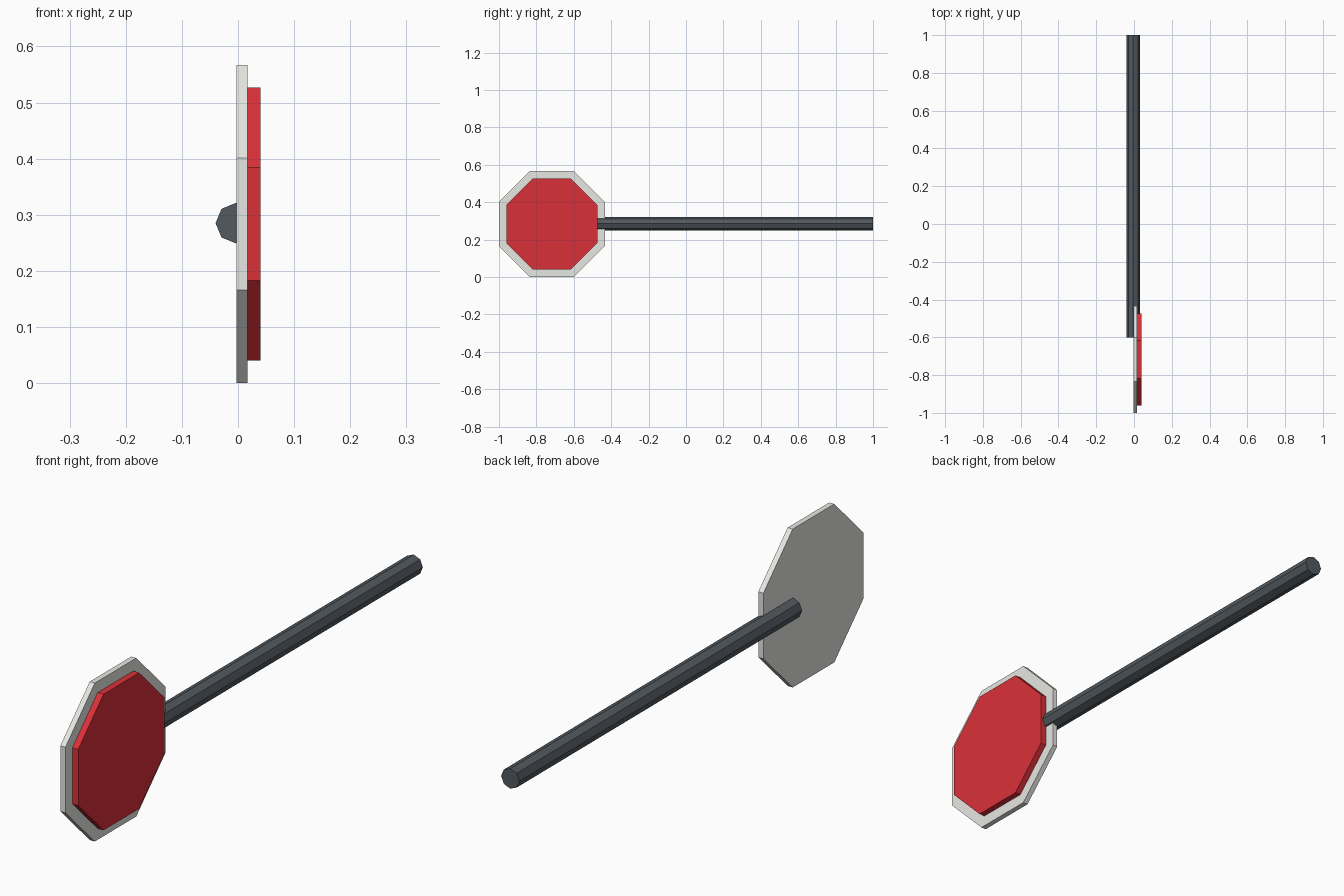
import bpy, bmesh
from math import cos, sin, pi

if "Cube" in bpy.data.objects:
    bpy.data.objects.remove(bpy.data.objects["Cube"])


def material(name, color):
    m = bpy.data.materials.new(name)
    m.diffuse_color = color
    m.use_nodes = True
    m.node_tree.nodes["Principled BSDF"].inputs["Base Color"].default_value = m.diffuse_color
    return m


def octagon_prism(name, axis, start, end, centre, radius, phase, mat):
    """Eight-sided prism along axis 'X' or 'Y'; centre is (other axis, z)."""
    bm = bmesh.new()
    ring = []
    for i in range(8):
        a = phase + i * pi / 4
        u, z = centre[0] + radius * cos(a), centre[1] + radius * sin(a)
        ring.append(bm.verts.new((start, u, z) if axis == 'X' else (u, start, z)))
    face = bm.faces.new(ring)
    ext = bmesh.ops.extrude_face_region(bm, geom=[face], use_keep_orig=True)
    verts = [g for g in ext["geom"] if isinstance(g, bmesh.types.BMVert)]
    d = end - start
    bmesh.ops.translate(bm, verts=verts, vec=(d, 0, 0) if axis == 'X' else (0, d, 0))
    bmesh.ops.recalc_face_normals(bm, faces=bm.faces)
    me = bpy.data.meshes.new(name)
    bm.to_mesh(me)
    bm.free()
    me.materials.append(mat)
    ob = bpy.data.objects.new(name, me)
    bpy.context.collection.objects.link(ob)
    return ob


white = material("white", (0.8, 0.8, 0.77, 1))
red = material("red", (0.7, 0.03, 0.04, 1))
dark = material("dark_grey", (0.085, 0.1, 0.115, 1))

flat = pi / 8            # turns the octagon so its sides sit level
k = 1 / cos(flat)        # half-width to corner radius
sign_centre = (-0.717, 0.2835)

# Sign: white backing plate and raised red face
octagon_prism("sign_backing", 'X', -0.003, 0.017, sign_centre, 0.2835 * k, flat, white)
octagon_prism("sign_face", 'X', 0.017, 0.04, sign_centre, 0.2435 * k, flat, red)

# Pole passing through the backing plate
octagon_prism("pole", 'Y', -0.6, 1.0, (-0.004, 0.285), 0.036, 0, dark)
